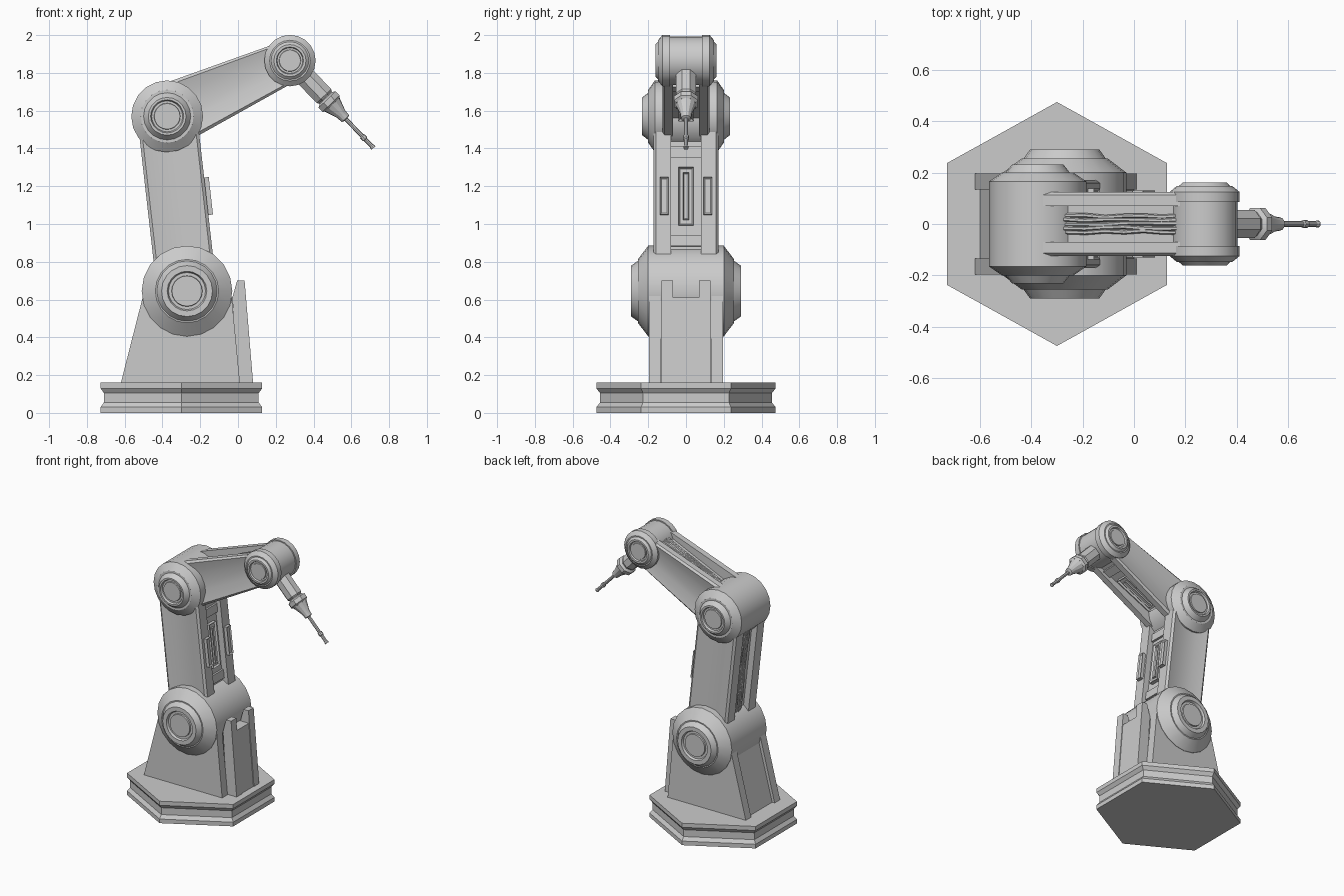
import bpy, bmesh, random
from math import sin, cos, pi, radians
from mathutils import Vector, Matrix

random.seed(4)
cube = bpy.data.objects.get("Cube")
if cube:
    bpy.data.objects.remove(cube, do_unlink=True)

grey = bpy.data.materials.new("light_grey")
grey.use_nodes = True
grey.diffuse_color = (0.6, 0.6, 0.6, 1)
grey.node_tree.nodes["Principled BSDF"].inputs["Base Color"].default_value = (0.6, 0.6, 0.6, 1)


def finish(name, bm, matrix):
    bm.transform(matrix)
    bmesh.ops.recalc_face_normals(bm, faces=bm.faces)
    mesh = bpy.data.meshes.new(name)
    bm.to_mesh(mesh)
    bm.free()
    mesh.materials.append(grey)
    obj = bpy.data.objects.new(name, mesh)
    bpy.context.collection.objects.link(obj)
    bpy.ops.object.select_all(action="DESELECT")
    obj.select_set(True)
    bpy.context.view_layer.objects.active = obj
    bpy.ops.object.shade_smooth_by_angle(angle=radians(25))
    return obj


def loft(name, rings, matrix=Matrix()):
    """Skin a list of point rings and cap both ends."""
    bm = bmesh.new()
    loops = [[bm.verts.new(p) for p in ring] for ring in rings]
    for a, b in zip(loops, loops[1:]):
        for i in range(len(a)):
            j = (i + 1) % len(a)
            bm.faces.new((a[i], a[j], b[j], b[i]))
    bm.faces.new(loops[0])
    bm.faces.new(loops[-1])
    return finish(name, bm, matrix)


def lathe(name, profile, sides, matrix, phase=0.0):
    """Turn (radius, height) pairs around the local X axis."""
    rings = [[(h, r * cos(phase + 2 * pi * i / sides), r * sin(phase + 2 * pi * i / sides))
              for i in range(sides)] for r, h in profile]
    return loft(name, rings, matrix)


def prism(name, outline, y0, y1):
    """Extrude an x-z outline along y."""
    return loft(name, [[(x, y, z) for x, z in outline] for y in (y0, y1)])


def box(name, center, size, matrix, inset=0.0, depth=0.0):
    """Box whose local -Z face can carry a sunken inset."""
    bm = bmesh.new()
    bmesh.ops.create_cube(bm, size=1)
    bmesh.ops.scale(bm, vec=size, verts=bm.verts)
    bmesh.ops.translate(bm, vec=center, verts=bm.verts)
    if inset:
        bm.normal_update()
        face = min(bm.faces, key=lambda f: f.normal.z)
        bmesh.ops.inset_region(bm, faces=[face], thickness=inset)
        bmesh.ops.translate(bm, vec=(0, 0, depth), verts=face.verts)
    return finish(name, bm, matrix)


def frame(start, end):
    """Local X runs start to end, local Y stays world Y."""
    x = (Vector(end) - Vector(start)).normalized()
    y = Vector((0, 1, 0))
    m = Matrix((x, y, x.cross(y))).transposed().to_4x4()
    return Matrix.Translation(start) @ m


shoulder = (-0.27, 0, 0.645)
elbow = (-0.375, 0, 1.57)
wrist = (0.275, 0, 1.865)
tool_tip = (0.72, 0, 1.40)

# Hexagonal base with a recessed waist
upright = (Matrix.Translation((-0.3, 0, 0)) @ Matrix.Diagonal((1.04, 1, 1, 1))
           @ Matrix.Rotation(-pi / 2, 4, "Y"))
lathe("base", [(0.475, 0), (0.475, 0.03), (0.455, 0.055), (0.455, 0.105),
               (0.475, 0.13), (0.475, 0.16)], 6, upright)

# Pedestal: core, two side plates, front slab with a notched top
prism("pedestal_core", [(-0.60, 0.16), (0, 0.16), (-0.04, 0.62), (-0.48, 0.62)], -0.14, 0.14)
for side, s in (("left", 1), ("right", -1)):
    prism("pedestal_side_" + side,
          [(-0.62, 0.16), (0.01, 0.16), (-0.035, 0.63), (-0.50, 0.63)], s * 0.135, s * 0.197)
    prism("pedestal_post_" + side,
          [(0, 0.16), (0.08, 0.16), (0.035, 0.70), (-0.005, 0.70), (-0.03, 0.61)],
          s * 0.07, s * 0.13)
prism("pedestal_slab", [(0, 0.16), (0.075, 0.16), (0.038, 0.61), (-0.04, 0.61)], -0.07, 0.07)


# Joint drums with stepped caps and dished centres
def drum(name, origin, half):
    profile = [(r, -h) for r, h in reversed(half)] + half
    lathe(name, profile, 20, Matrix.Translation(origin) @ Matrix.Rotation(pi / 2, 4, "Z"))


drum("shoulder_drum", shoulder, [(0.24, 0.2), (0.168, 0.255), (0.16, 0.255), (0.135, 0.29),
                                 (0.105, 0.29), (0.098, 0.275), (0.082, 0.275), (0.08, 0.285)])
drum("elbow_drum", elbow, [(0.19, 0.165), (0.14, 0.2), (0.125, 0.2), (0.1, 0.232),
                           (0.088, 0.232), (0.082, 0.218), (0.07, 0.218), (0.068, 0.226)])
drum("wrist_drum", wrist, [(0.128, 0.085), (0.136, 0.085), (0.136, 0.125), (0.108, 0.148),
                           (0.1, 0.148), (0.085, 0.162), (0.072, 0.162), (0.068, 0.15),
                           (0.058, 0.15), (0.056, 0.156)])


def arm(name, start, end, w0, w1, inner, outer, web, x0, x1):
    """Two channelled rails, a web, cables on one face and panels on the other."""
    m = frame(start, end)
    mid = (x0 + x1) / 2

    def section(x, w, s):
        pts = [(inner, -1), (outer - 0.012, -1), (outer, -0.9), (outer - 0.018, -0.38)]
        pts += [(y, -t) for y, t in reversed(pts)]
        return [(x, s * y, t * w) for y, t in pts]

    for side, s in (("left", 1), ("right", -1)):
        loft(name + "_rail_" + side, [section(x0, w0, s), section(x1, w1, s)], m)
    # web between the rails
    loft(name + "_web", [[(x, -inner, -web), (x, inner, -web), (x, inner, web), (x, -inner, web)]
                         for x in (x0, x1)], m)
    # nested panel on the web
    panel = (0.31, 0.08, 0.03)
    box(name + "_panel", (mid, 0, -web - 0.01), panel, m, 0.012, 0.012)
    box(name + "_panel_bar", (mid, 0, -web - 0.012), (0.25, 0.032, 0.03), m, 0.008, 0.008)
    # raised end blocks on the web
    for x, end_name in ((mid - 0.235, "lower"), (mid + 0.235, "upper")):
        box(name + "_block_" + end_name, (x, 0, -web), (0.06, 2 * inner, 0.03), m)
    # cable bundle on the other face
    for k in range(5):
        y = (k - 2) * 0.015
        rings = []
        for n in range(9):
            x = x0 + (x1 - x0) * n / 8
            cy, cz = y + random.uniform(-0.004, 0.004), web + random.uniform(0.004, 0.012)
            rings.append([(x, cy + 0.009 * cos(a * pi / 3), cz + 0.009 * sin(a * pi / 3))
                          for a in range(6)])
        loft(f"{name}_cable_{k + 1}", rings, m)
    return m


lower = arm("lower_arm", shoulder, elbow, 0.158, 0.158, 0.08, 0.172, 0.115, 0.12, 0.86)
arm("upper_arm", elbow, wrist, 0.17, 0.115, 0.07, 0.125, 0.085, 0.0, 0.66)

# Small boxes on the front of the lower arm rails
for side, s in (("left", 1), ("right", -1)):
    box("rail_box_" + side, (0.487, s * 0.115, -0.165), (0.2, 0.045, 0.035), lower, 0.012, 0.008)

# Tool: octagonal body, collar, nozzle and thin rod
tool = frame(wrist, tool_tip)
lathe("tool_body", [(0.058, 0.08), (0.058, 0.26), (0.05, 0.27), (0.05, 0.285)], 8, tool, pi / 8)
lathe("tool_collar", [(0.05, 0.275), (0.068, 0.285), (0.068, 0.315), (0.055, 0.325)],
      8, tool, pi / 8)
lathe("tool_nozzle", [(0.055, 0.32), (0.03, 0.39), (0.026, 0.425), (0.014, 0.43)], 12, tool)
lathe("tool_rod", [(0.011, 0.42), (0.011, 0.55), (0.016, 0.555), (0.016, 0.575),
                   (0.011, 0.58), (0.011, 0.625), (0.014, 0.63), (0.014, 0.64)], 8, tool)
